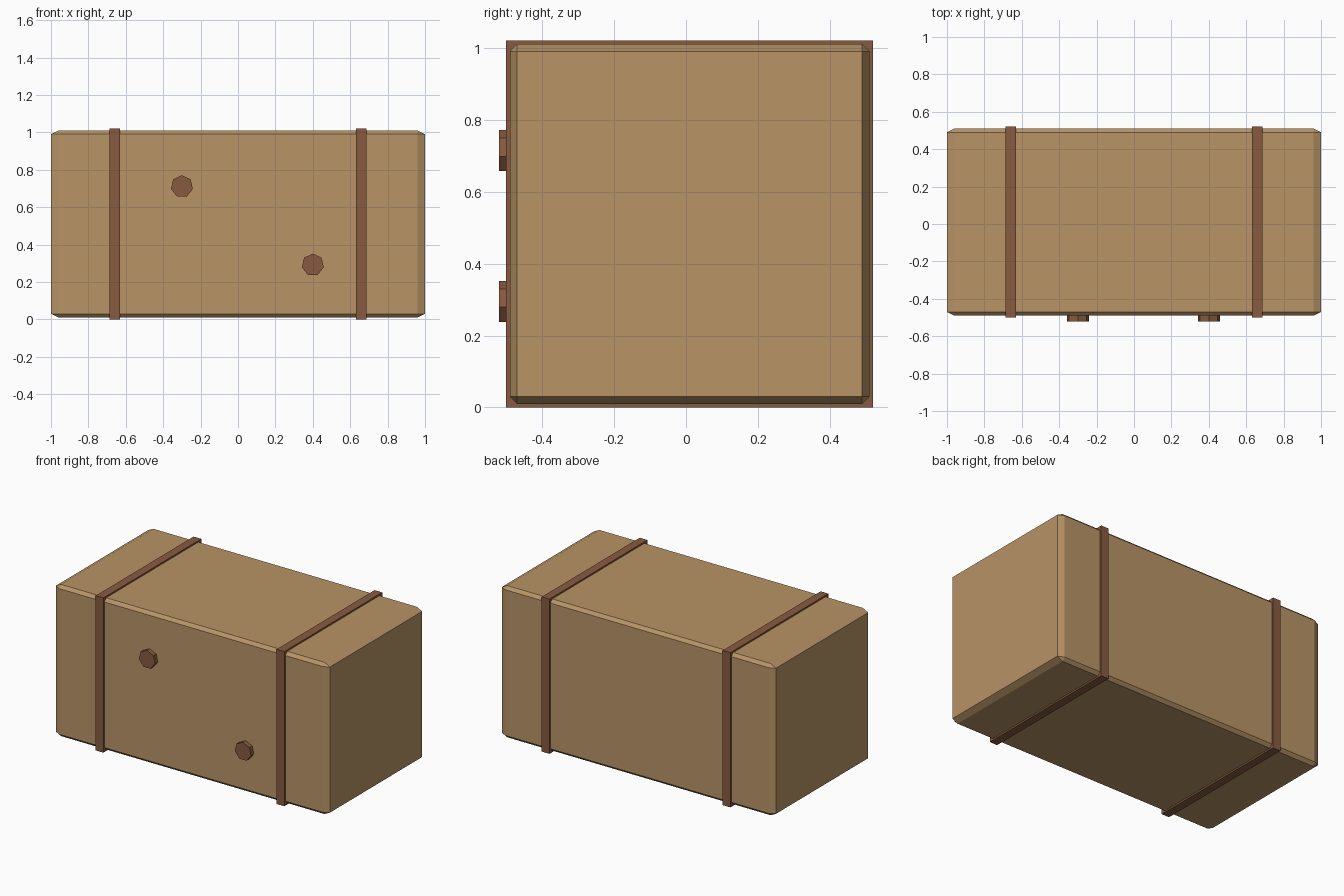
import bpy
import bmesh
from math import pi

old = bpy.data.objects.get("Cube")
if old:
    bpy.data.objects.remove(old, do_unlink=True)


def make_material(name, colour):
    mat = bpy.data.materials.new(name)
    mat.use_nodes = True
    mat.diffuse_color = colour
    mat.node_tree.nodes["Principled BSDF"].inputs["Base Color"].default_value = colour
    return mat


def add_box(name, location, size, mat, bevel=0):
    """Box whose bevel is cut on a unit cube, then stretched to size."""
    bm = bmesh.new()
    bmesh.ops.create_cube(bm, size=1)
    if bevel:
        bmesh.ops.bevel(bm, geom=bm.edges[:], offset=bevel, segments=1, affect='EDGES')
    bmesh.ops.scale(bm, vec=size, verts=bm.verts)
    mesh = bpy.data.meshes.new(name)
    bm.to_mesh(mesh)
    bm.free()
    mesh.materials.append(mat)
    obj = bpy.data.objects.new(name, mesh)
    obj.location = location
    bpy.context.collection.objects.link(obj)
    return obj


tan = make_material("tan wood", (0.479, 0.296, 0.133, 1))
brown = make_material("brown strap", (0.243, 0.105, 0.051, 1))

MID_Y, MID_Z = 0.01, 0.51

# Crate body with chamfered edges
add_box("crate_body", (0, MID_Y, MID_Z), (2, 1, 1), tan, bevel=0.02)

# Straps wrapped round the body
for side, x in (("right", -0.66), ("left", 0.66)):
    add_box(side + "_strap", (x, MID_Y, MID_Z), (0.056, 1.02, 1.02), brown)

# Seven-sided plugs on the front
for name, x, z in (("upper_plug", -0.3, 0.711), ("lower_plug", 0.4, 0.292)):
    bpy.ops.mesh.primitive_cylinder_add(vertices=7, radius=0.06, depth=0.05,
                                        location=(x, -0.495, z), rotation=(pi / 2, 0, 0))
    plug = bpy.context.object
    plug.name = name
    plug.data.materials.append(brown)
